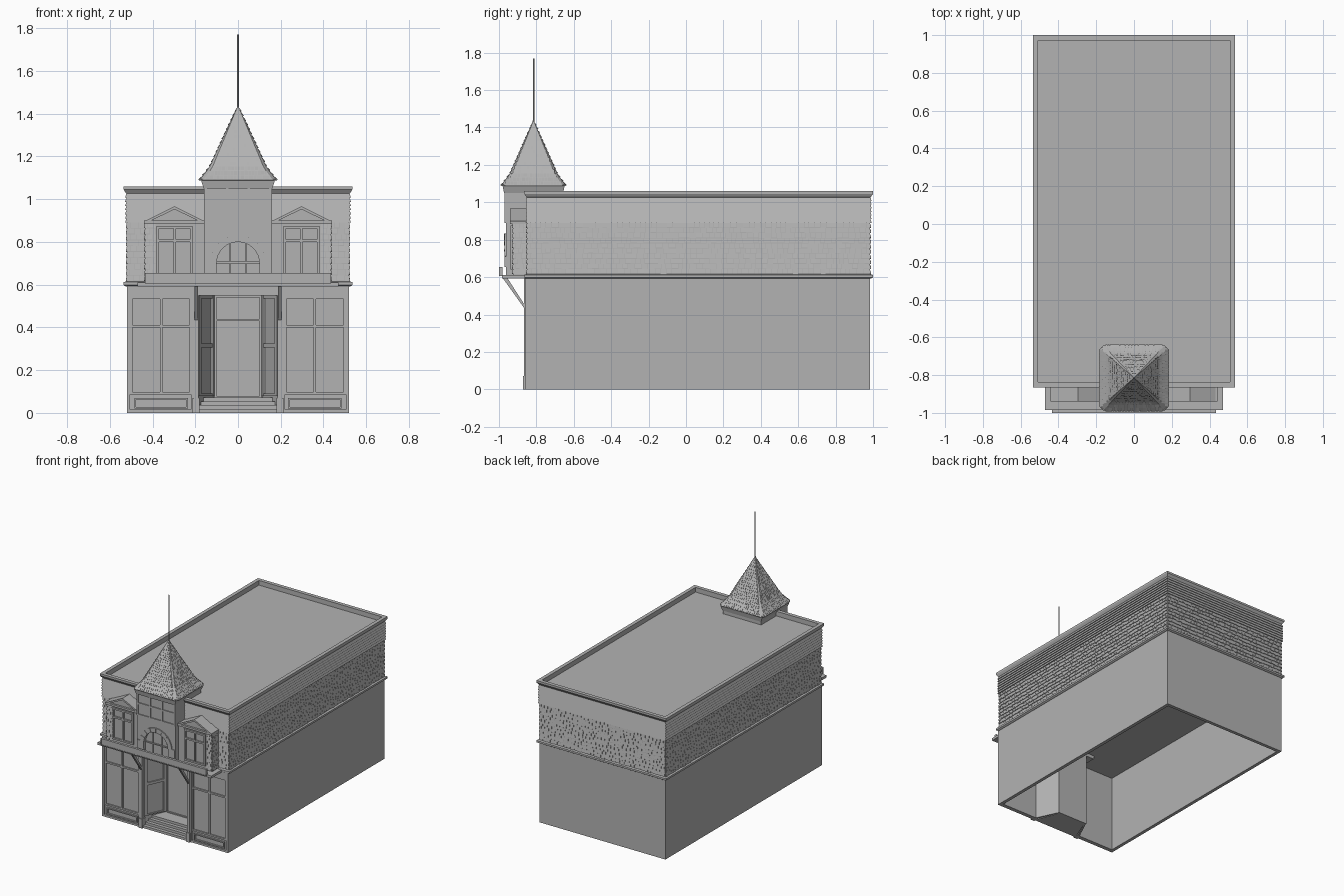
import bpy, bmesh, math, random
from mathutils import Vector

random.seed(4)
cube = bpy.data.objects.get("Cube")
if cube:
    bpy.data.objects.remove(cube, do_unlink=True)

grey = bpy.data.materials.new("plain grey")
grey.use_nodes = True
grey.diffuse_color = (0.45, 0.45, 0.45, 1)
grey.node_tree.nodes["Principled BSDF"].inputs["Base Color"].default_value = grey.diffuse_color


def finish(name, bm):
    bmesh.ops.recalc_face_normals(bm, faces=bm.faces)
    me = bpy.data.meshes.new(name)
    bm.to_mesh(me)
    bm.free()
    me.materials.append(grey)
    ob = bpy.data.objects.new(name, me)
    bpy.context.collection.objects.link(ob)
    return ob


def bridge(bm, rings):
    """Closed skin through a stack of equal rings."""
    vs = [[bm.verts.new(p) for p in r] for r in rings]
    n = len(vs[0])
    for a, b in zip(vs, vs[1:]):
        for i in range(n):
            bm.faces.new((a[i], a[(i + 1) % n], b[(i + 1) % n], b[i]))
    bm.faces.new(vs[0])
    bm.faces.new(vs[-1])


def solid(name, rings):
    bm = bmesh.new()
    bridge(bm, rings)
    return finish(name, bm)


def box(name, x, y, z):
    return solid(name, [[(x[0], y[0], h), (x[1], y[0], h), (x[1], y[1], h), (x[0], y[1], h)] for h in z])


def front_prism(name, pts, y0, y1):
    return solid(name, [[(x, y, z) for x, z in pts] for y in (y0, y1)])


def side_prism(name, pts, x0, x1):
    return solid(name, [[(x, y, z) for y, z in pts] for x in (x0, x1)])


def plan_slab(name, p, q, t, z0, z1):
    """Upright slab between two plan points, thickened sideways."""
    d = Vector(q) - Vector(p)
    n = Vector((-d.y, d.x)).normalized() * t
    plan = [Vector(p), Vector(q), Vector(q) + n, Vector(p) + n]
    return solid(name, [[(v.x, v.y, z) for v in plan] for z in (z0, z1)])


def ring(cy, hx, hy, z, c=0.0):
    """Rectangle with cut corners."""
    pts = []
    for sx, sy in ((1, 1), (-1, 1), (-1, -1), (1, -1)):
        a, b = (sx * hx, cy + sy * (hy - c), z), (sx * (hx - c), cy + sy * hy, z)
        pts += ([a, b] if sx * sy > 0 else [b, a]) if c else [a]
    return pts


def frame(name, x, z, y, w, d, cols=1, bars=()):
    """Raised window frame with mullions and cross bars, facing the front."""
    bm = bmesh.new()
    xs = [x[0] + (x[1] - x[0] - w) * i / cols for i in range(cols + 1)]
    parts = [(a, a + w, z[0], z[1]) for a in xs]
    parts += [(x[0], x[1], h, h + w) for h in (z[0], z[1] - w, *bars)]
    for a, b, lo, hi in parts:
        bridge(bm, [[(a, v, lo), (b, v, lo), (b, v, hi), (a, v, hi)] for v in (y, y - d)])
    return finish(name, bm)


def shingles(name, centre, angle, rows, width, lift):
    """Staggered tabs; each row is (z low, z high, out low, out high, half length)."""
    bm = bmesh.new()
    n = Vector((math.cos(angle), math.sin(angle), 0))
    u = Vector((-n.y, n.x, 0))
    c = Vector((*centre, 0))
    for r, (z0, z1, o0, o1, half) in enumerate(rows):
        a = -half
        while a < half - 0.002:
            step = width * random.uniform(0.75, 1.25) * (0.5 if a == -half and r % 2 else 1)
            b = min(a + step, half)
            z = z0 + random.uniform(0, 0.2) * (z1 - z0)
            v = [c + u * s + n * o + Vector((0, 0, h)) for h, o in ((z, o0 + lift), (z1, o1 + 0.0005))
                 for s in (a + 0.001, b - 0.001)]
            w = [c + u * s + n * (o0 - 0.001) + Vector((0, 0, z)) for s in (a + 0.001, b - 0.001)]
            p = [bm.verts.new(k) for k in v + w]
            for f in ((0, 1, 3, 2), (4, 5, 1, 0), (0, 2, 4), (5, 3, 1)):
                bm.faces.new([p[i] for i in f])
            a = b
    return finish(name, bm)


# Ground floor: hollow shell, open underneath
box("back_wall", (-0.52, 0.52), (0.96, 0.985), (0, 0.6))
box("upper_floor", (-0.495, 0.495), (-0.83, 0.96), (0.575, 0.6))
for s, side in ((1, "left"), (-1, "right")):
    def mx(a, b):
        return (min(s * a, s * b), max(s * a, s * b))
    box(side + "_wall", mx(0.495, 0.52), (-0.845, 0.96), (0, 0.6))
    box(side + "_shop_front", mx(0.195, 0.52), (-0.845, -0.83), (0, 0.6))
    frame(side + "_shop_surround", mx(0.205, 0.52), (0, 0.595), -0.845, 0.015, 0.015)
    frame(side + "_shop_window", mx(0.215, 0.505), (0.085, 0.545), -0.845, 0.012, 0.01, 2, (0.4,))
    frame(side + "_kick_panel", mx(0.235, 0.485), (0.02, 0.07), -0.845, 0.008, 0.012)
    box(side + "_shop_header", mx(0.205, 0.505), (-0.86, -0.845), (0.545, 0.58))
    # Doorway posts and sloping brackets
    box(side + "_post", mx(0.185, 0.207), (-0.865, -0.83), (0, 0.595))
    box(side + "_post_foot", mx(0.18, 0.212), (-0.872, -0.83), (0, 0.07))
    side_prism(side + "_bracket", [(-0.98, 0.595), (-0.955, 0.595), (-0.862, 0.45), (-0.862, 0.43)],
               s * 0.187, s * 0.203)
    # Slanting side doors of the entrance
    p, q = (s * 0.19, -0.84), (s * 0.115, -0.68)
    plan_slab(side + "_entrance_wall", p, q, -s * 0.012, 0, 0.58)
    for z0, z1 in ((0.08, 0.09), (0.305, 0.325), (0.535, 0.55)):
        plan_slab(side + "_door_rail", p, q, s * 0.008, z0, z1)
    for t in (0.0, 0.86):
        e = [tuple(Vector(p).lerp(Vector(q), k)) for k in (t, t + 0.14)]
        plan_slab(side + "_door_stile", e[0], e[1], s * 0.009, 0.08, 0.55)

# Entrance steps, door and ceiling
for i in range(4):
    y0 = -0.86 + i * 0.025
    h = 0.187 - 0.47 * max(0, y0 + 0.84)
    solid("entrance_step", [[(-h, y0, z), (h, y0, z), (0.115, -0.68, z), (-0.115, -0.68, z)]
                            for z in (0.0 if i == 0 else 0.018 * i, 0.018 * (i + 1))])
box("entrance_back", (-0.125, 0.125), (-0.68, -0.668), (0, 0.58))
frame("entrance_door", (-0.11, 0.11), (0.07, 0.55), -0.68, 0.01, 0.008, 1, (0.43,))
box("entrance_ceiling", (-0.195, 0.195), (-0.86, -0.67), (0.55, 0.6))

# Upper storey with clapboards, cornice and sunken roof
cy, hx, hy = 0.0675, 0.52, 0.9175
rings = [ring(cy, hx, hy, 0.6), ring(cy, hx, hy, 0.89)]
for i in range(7):
    z = 0.89 + i * 0.0195
    rings += [ring(cy, hx + 0.009, hy + 0.007, z), ring(cy, hx + 0.002, hy + 0.002, z + 0.0195)]
rings += [ring(cy, hx + 0.006, hy + 0.004, 1.03), ring(cy, 0.535, 0.9325, 1.045),
          ring(cy, 0.535, 0.9325, 1.06), ring(cy, 0.508, 0.905, 1.06), ring(cy, 0.508, 0.905, 1.025)]
solid("upper_storey", rings)
solid("belt_moulding", [ring(cy, 0.525, 0.922, 0.592), ring(cy, 0.535, 0.932, 0.598),
                        ring(cy, 0.535, 0.932, 0.612), ring(cy, 0.522, 0.92, 0.616)])


def wall_rows(out, half):
    return [(0.615 + i * 0.0275, 0.615 + (i + 1) * 0.0275, out, out, half) for i in range(10)]


for k, name in enumerate(("left", "back", "right", "front")):
    out, half = (hx, hy) if k % 2 == 0 else (hy, hx)
    shingles(name + "_shingles", (0, cy), k * math.pi / 2, wall_rows(out, half), 0.03, 0.005)

# Front ledge and blank sign board
box("front_ledge", (-0.47, 0.47), (-0.985, -0.85), (0.592, 0.61))
box("sign_board", (-0.435, 0.435), (-0.998, -0.982), (0.605, 0.655))
frame("sign_border", (-0.435, 0.435), (0.605, 0.655), -0.998, 0.005, 0.002, 3)

# Gabled bay windows
for s, side in ((1, "left"), (-1, "right")):
    a, b = sorted((s * 0.15, s * 0.435))
    box(side + "_bay", (a, b), (-0.925, -0.85), (0.605, 0.89))
    box(side + "_bay_cornice", (a - 0.006, b + 0.006), (-0.94, -0.85), (0.885, 0.9))
    mid = s * 0.297
    front_prism(side + "_bay_gable", [(mid - 0.115, 0.9), (mid + 0.115, 0.9), (mid, 0.955)], -0.925, -0.85)
    for e in (1, -1):
        front_prism(side + "_gable_rake", [(mid, 0.967), (mid, 0.953), (mid + e * 0.135, 0.887),
                                           (mid + e * 0.135, 0.9)], -0.94, -0.85)
    w = (mid - 0.085, mid + 0.085)
    frame(side + "_bay_window", w, (0.64, 0.875), -0.925, 0.012, 0.012, 2, (0.8,))
    shingles(side + "_bay_shingles", (s * 0.435, -0.8875), 0 if s > 0 else math.pi,
             wall_rows(0, 0.0375), 0.025, 0.005)
    shingles(side + "_bay_corner_shingles", (s * 0.41, -0.925), -math.pi / 2, wall_rows(0, 0.024), 0.024, 0.005)

# Tower with an arched opening in its front plate
box("tower_core", (-0.158, 0.158), (-0.945, -0.66), (0.605, 1.09))
arc = [(math.cos(t), math.sin(t)) for t in (math.pi * i / 16 for i in range(17))]
arch = [(0.1 * c, 0.7 + 0.1 * k) for c, k in arc]
front_prism("tower_front", [(-0.158, 0.61), (-0.158, 1.09), (0.158, 1.09), (0.158, 0.61), (0.1, 0.61)]
            + arch + [(-0.1, 0.61)], -0.963, -0.945)
front_prism("arch_surround", [(0.155, 0.655), (0.155, 0.71), (0.13, 0.712)]
            + [(0.132 * c, 0.702 + 0.132 * k) for c, k in arc[1:-1]]
            + [(-0.13, 0.712), (-0.155, 0.71), (-0.155, 0.655), (-0.1, 0.655)] + arch[::-1]
            + [(0.1, 0.655)], -0.97, -0.96)
for i in range(1, 8):
    t = math.pi * i / 8
    c, k = math.cos(t), math.sin(t)
    front_prism("arch_joint", [(r * c + e * k * 0.002, 0.7 + r * k - e * c * 0.002)
                               for r, e in ((0.1, 1), (0.132, 1), (0.132, -1), (0.1, -1))], -0.973, -0.969)
for x in (-0.04, 0.034):
    box("arch_mullion", (x, x + 0.006), (-0.953, -0.945), (0.61, 0.79))
box("arch_transom", (-0.1, 0.1), (-0.953, -0.945), (0.7, 0.708))
frame("tower_panels", (-0.158, 0.158), (0.89, 1.07), -0.963, 0.012, 0.007, 3, (0.975,))
tc = -0.815
solid("tower_cornice", [ring(tc, 0.16, 0.158, 1.05), ring(tc, 0.172, 0.165, 1.085), ring(tc, 0.172, 0.165, 1.095)])

# Flared tower roof with shingle courses
N = 16


def roof_at(i):
    t = i / N
    return 1.09 + 0.34 * t, 0.004 + 0.157 * (1 - t) + 0.02 * max(0, 1 - t * 6)


rings = [ring(tc, 0.183, 0.17, 1.088, 0.02)]
for i in range(N + 1):
    z, h = roof_at(i)
    rings.append(ring(tc, h, h * 0.955, z, h * 0.1))
solid("tower_roof", rings)
rows = []
for i in range(N):
    (z0, h0), (z1, h1) = roof_at(i), roof_at(i + 1)
    rows.append((z0, z1, h0, h1, h1 * 0.92))
for k in range(4):
    f = 0.955 if k % 2 else 1
    face = [(a, b, c * f, d * f, e) for a, b, c, d, e in rows]
    shingles("tower_roof_shingles", (0, tc), k * math.pi / 2, face, 0.016, 0.004)

# Spire
solid("spire", [[(r * math.cos(a), tc + r * math.sin(a), z) for a in (math.tau * i / 8 for i in range(8))]
                for r, z in ((0.008, 1.41), (0.004, 1.44), (0.004, 1.77))])
